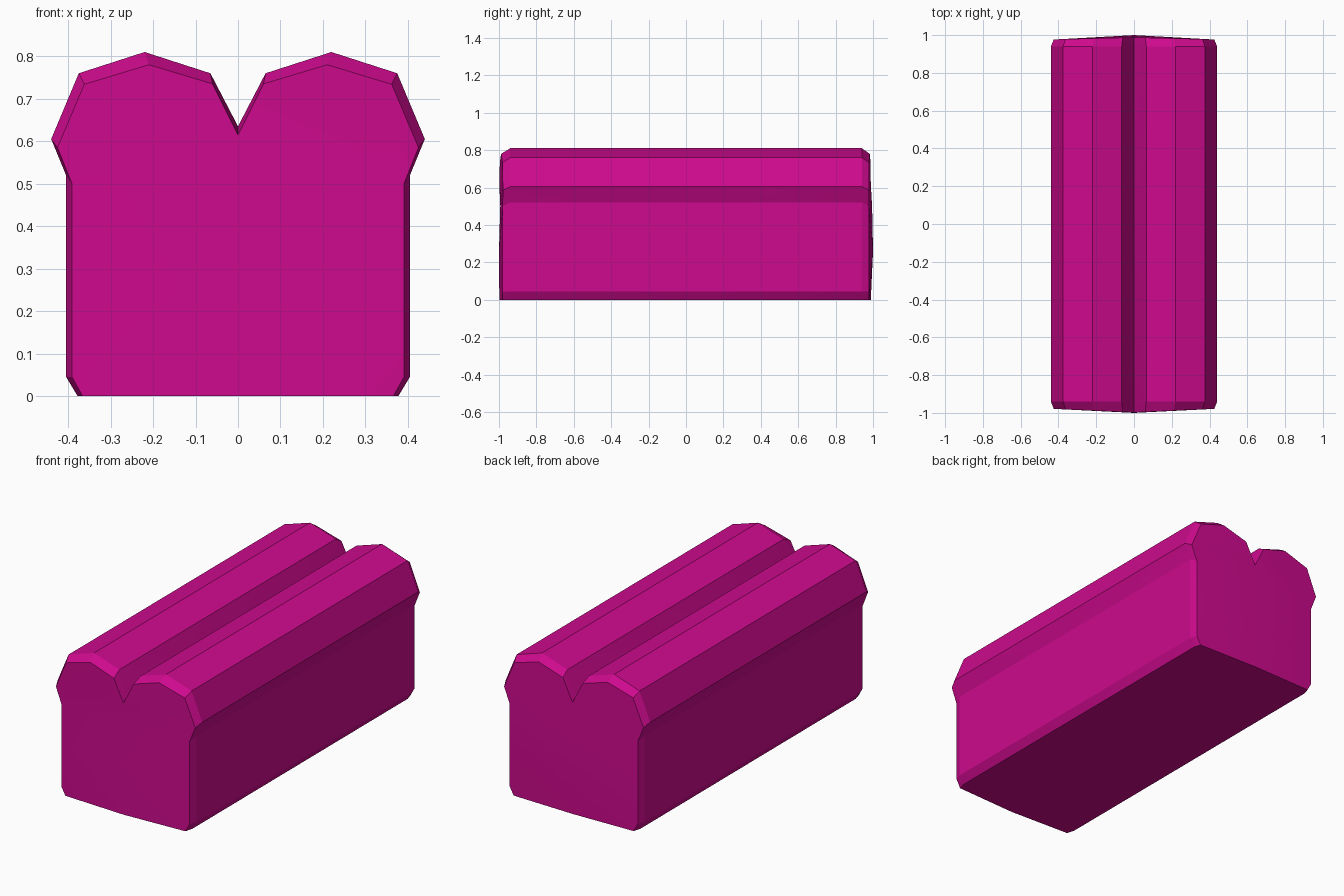
import bpy, bmesh, math

if "Cube" in bpy.data.objects:
    bpy.data.objects.remove(bpy.data.objects["Cube"])

# Half cross-sections (x, z): full loaf outline and the smaller end outline
body = [(0, 0), (.378, 0), (.405, .045), (.405, .26), (.405, .52), (.44, .605),
        (.375, .76), (.22, .81), (.065, .76), (0, .635)]
end = [(0, 0), (.366, 0), (.391, .045), (.391, .26), (.391, .50), (.425, .585),
       (.362, .734), (.21, .78), (.06, .735), (0, .615)]
LENGTH = .94

bm = bmesh.new()


def ring(outline, depth):
    return [bm.verts.new((x, depth(x), z)) for x, z in outline]


# Lengthwise rings; the ends bulge gently towards the middle
rings = [ring(end, lambda x: -.998 + .045 * x),
         ring(body, lambda x: -LENGTH),
         ring(body, lambda x: LENGTH),
         ring(end, lambda x: .988 - .025 * x)]
for a, b in zip(rings, rings[1:]):
    for i in range(len(body) - 1):
        bm.faces.new((a[i], a[i + 1], b[i + 1], b[i]))

# End faces, split into rows
for r, ys in ((rings[0], (-1.0, -.993)), (rings[-1], (1.0, .995))):
    low = bm.verts.new((0, ys[0], .26))
    high = bm.verts.new((0, ys[1], .50))
    bm.faces.new((r[0], r[1], r[2], r[3], low))
    bm.faces.new((low, r[3], r[4], high))
    bm.faces.new([high] + r[4:])

bmesh.ops.recalc_face_normals(bm, faces=bm.faces)
mesh = bpy.data.meshes.new("bread_loaf")
bm.to_mesh(mesh)
bm.free()
loaf = bpy.data.objects.new("bread_loaf", mesh)
bpy.context.collection.objects.link(loaf)

# Mirror to the other half
mirror = loaf.modifiers.new("mirror", 'MIRROR')
mirror.use_axis[0] = True

# Magenta colour
mat = bpy.data.materials.new("magenta")
mat.diffuse_color = (.62, .003, .27, 1)
mat.use_nodes = True
mat.node_tree.nodes["Principled BSDF"].inputs["Base Color"].default_value = mat.diffuse_color
mesh.materials.append(mat)

bpy.context.view_layer.objects.active = loaf
loaf.select_set(True)
bpy.ops.object.modifier_apply(modifier="mirror")
bm = bmesh.new()
bm.from_mesh(mesh)
bmesh.ops.recalc_face_normals(bm, faces=bm.faces)
bm.to_mesh(mesh)
bm.free()
bpy.ops.object.shade_smooth_by_angle(angle=math.radians(18))
